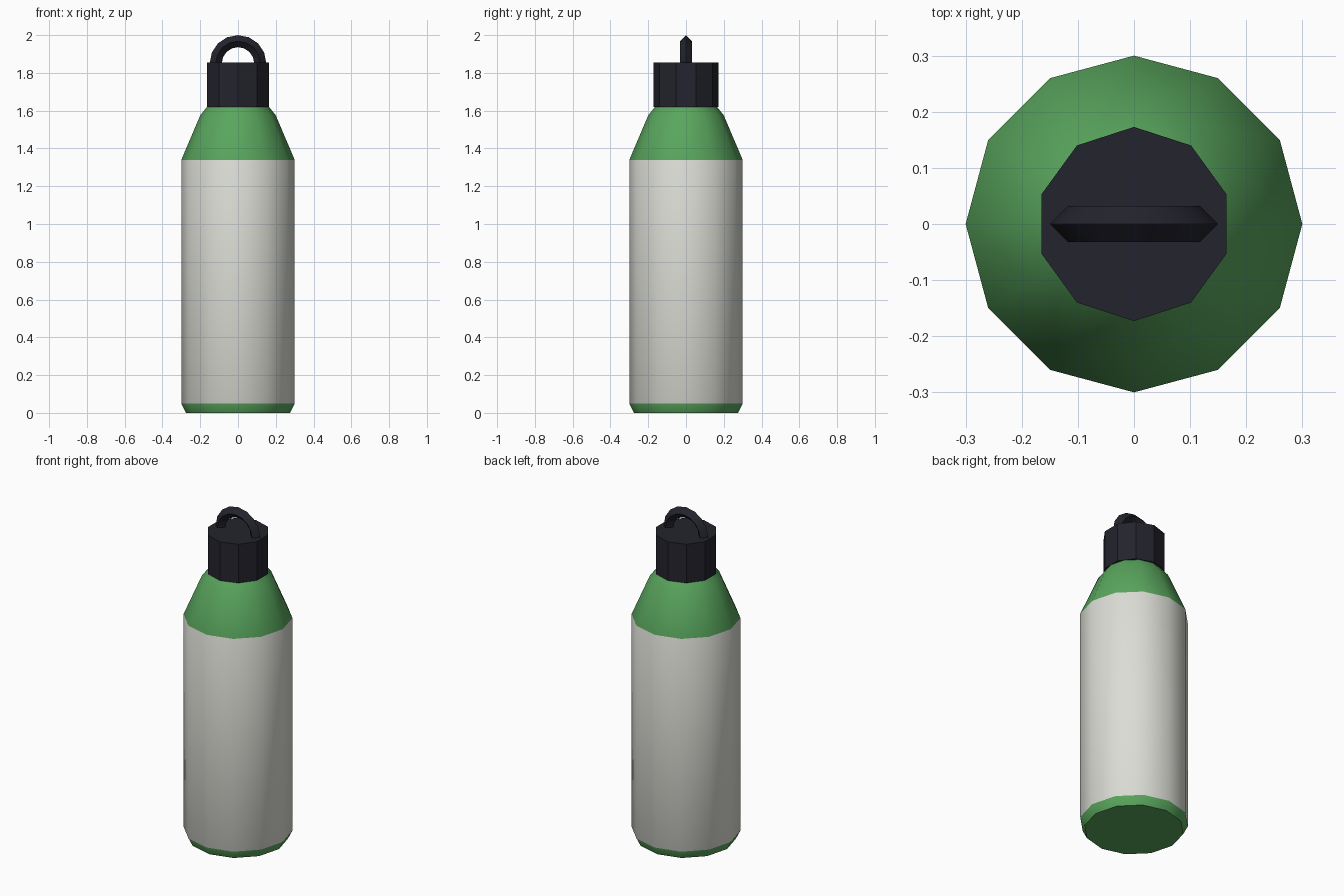
import bpy, bmesh
from math import cos, sin, pi, radians

if "Cube" in bpy.data.objects:
    bpy.data.objects.remove(bpy.data.objects["Cube"], do_unlink=True)


def material(name, rgb):
    m = bpy.data.materials.new(name)
    m.use_nodes = True
    m.diffuse_color = (*rgb, 1)
    bsdf = m.node_tree.nodes["Principled BSDF"]
    bsdf.inputs["Base Color"].default_value = (*rgb, 1)
    return m


green = material("bottle green", (0.10, 0.38, 0.11))
white = material("off white", (0.72, 0.72, 0.67))
navy = material("dark navy", (0.017, 0.017, 0.026))


def loft(name, rings, materials, closed=False):
    """Join rings of points with quads and close both ends."""
    bm = bmesh.new()
    loops = [[bm.verts.new(p) for p in ring] for ring in rings]
    for a, b in zip(loops, loops[1:]):
        for i in range(len(a)):
            j = (i + 1) % len(a)
            bm.faces.new((a[i], a[j], b[j], b[i]))
    bm.faces.new(loops[0])
    bm.faces.new(loops[-1])
    bmesh.ops.recalc_face_normals(bm, faces=bm.faces)
    mesh = bpy.data.meshes.new(name)
    bm.to_mesh(mesh)
    bm.free()
    obj = bpy.data.objects.new(name, mesh)
    bpy.context.collection.objects.link(obj)
    for m in materials:
        mesh.materials.append(m)
    bpy.ops.object.select_all(action='DESELECT')
    obj.select_set(True)
    bpy.context.view_layer.objects.active = obj
    bpy.ops.object.shade_smooth_by_angle(angle=radians(33))
    return obj


def ring(radius, z, sides, start=0.0):
    turn = [start + 2 * pi * i / sides for i in range(sides)]
    return [(radius * cos(a), radius * sin(a), z) for a in turn]


# Bottle: green base and shoulder, white body
profile = [(0.275, 0), (0.3, 0.05), (0.3, 1.34), (0.2, 1.575), (0.16, 1.625)]
bottle = loft("bottle", [ring(r, z, 12) for r, z in profile], [green, white])
for face in bottle.data.polygons:
    face.material_index = int(0.1 < face.center.z < 1.3)

# Faceted screw cap
loft("cap", [ring(0.173, z, 10, pi / 2) for z in (1.62, 1.855)], [navy])

# Carry loop: half ring with a diamond section, feet sunk into the cap
major, minor, centre_z, steps = 0.118, 0.032, 1.85, 8


def loop_section(angle, drop=0.0):
    points = []
    for k in range(4):
        r = major + minor * cos(k * pi / 2)
        points.append((r * cos(angle), minor * sin(k * pi / 2),
                       centre_z + r * sin(angle) - drop))
    return points


sections = [loop_section(pi * i / steps) for i in range(steps + 1)]
sections = [loop_section(0, 0.02)] + sections + [loop_section(pi, 0.02)]
loft("carry_loop", sections, [navy])
